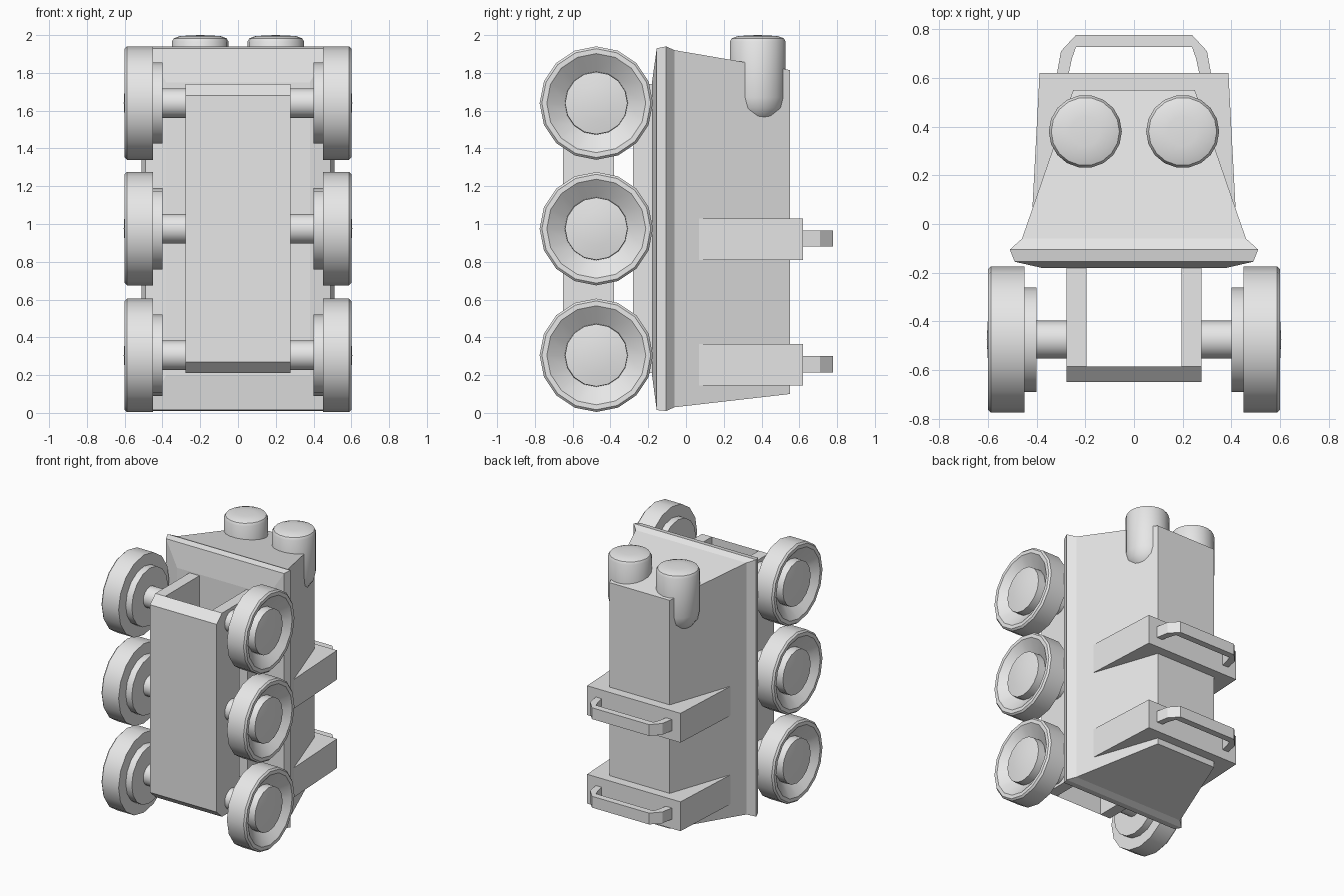
import bpy, bmesh, math
from mathutils import Vector

if "Cube" in bpy.data.objects:
    bpy.data.objects.remove(bpy.data.objects["Cube"])

grey = bpy.data.materials.new("plain grey")
grey.diffuse_color = (0.8, 0.8, 0.8, 1)
grey.use_nodes = True
grey.node_tree.nodes["Principled BSDF"].inputs["Base Color"].default_value = grey.diffuse_color


def finish(name, bm, smooth=False):
    bmesh.ops.recalc_face_normals(bm, faces=bm.faces)
    me = bpy.data.meshes.new(name)
    bm.to_mesh(me)
    bm.free()
    me.materials.append(grey)
    if smooth:
        for p in me.polygons:
            p.use_smooth = True
        me.set_sharp_from_angle(angle=math.radians(32))
    ob = bpy.data.objects.new(name, me)
    bpy.context.collection.objects.link(ob)
    return ob


def prism(name, faces, points, offset):
    """Flat faces over shared points, extruded by an offset."""
    bm = bmesh.new()
    vs = [bm.verts.new(p) for p in points]
    fs = [bm.faces.new([vs[i] for i in f]) for f in faces]
    ext = bmesh.ops.extrude_face_region(bm, geom=fs, use_keep_orig=True)
    moved = [v for v in ext["geom"] if isinstance(v, bmesh.types.BMVert)]
    bmesh.ops.translate(bm, verts=moved, vec=Vector(offset))
    return finish(name, bm)


def lathe(name, profile, place, n=16):
    """Revolve (along, radius) pairs; place maps (along, u, v) to world."""
    bm = bmesh.new()
    rings = []
    for a, r in profile:
        if r == 0:
            rings.append([bm.verts.new(place(a, 0, 0))] * n)
        else:
            rings.append([bm.verts.new(place(a, r * math.cos(2 * math.pi * i / n),
                                             r * math.sin(2 * math.pi * i / n)))
                          for i in range(n)])
    for r0, r1 in zip(rings, rings[1:]):
        for i in range(n):
            j = (i + 1) % n
            bm.faces.new(list(dict.fromkeys([r0[i], r0[j], r1[j], r1[i]])))
    return finish(name, bm, True)


# Main body: rectangular sections lofted from front to back (y, half width, z low, z high)
sections = [(-0.18, 0.38, 0.20, 1.75), (-0.155, 0.49, 0.015, 1.93),
            (-0.105, 0.51, 0.01, 1.94), (-0.06, 0.46, 0.03, 1.92),
            (0.07, 0.415, 0.045, 1.898), (0.55, 0.25, 0.10, 1.815)]
bm = bmesh.new()
loops = [[bm.verts.new(c) for c in ((-w, y, lo), (w, y, lo), (w, y, hi), (-w, y, hi))]
         for y, w, lo, hi in sections]
bm.faces.new(loops[0])
bm.faces.new(loops[-1])
for a, b in zip(loops, loops[1:]):
    for i in range(4):
        j = (i + 1) % 4
        bm.faces.new([a[i], a[j], b[j], b[i]])
finish("body", bm)

# Front plate of the wheel frame, with sloped ends
prism("frame_front", [(0, 1, 2, 3)],
      [(-0.277, -0.65, 0.27), (-0.277, -0.65, 1.68),
       (-0.277, -0.585, 1.74), (-0.277, -0.585, 0.21)], (0.554, 0, 0))

# Side rails of the frame, each with a long slot
for side, x in (("left", -0.277), ("right", 0.195)):
    outer = [(-0.585, 0.21), (-0.17, 0.21), (-0.17, 1.74), (-0.585, 1.74)]
    slot = [(-0.38, 0.38), (-0.28, 0.38), (-0.28, 1.57), (-0.38, 1.57)]
    prism("frame_rail_" + side,
          [(i, (i + 1) % 4, (i + 1) % 4 + 4, i + 4) for i in range(4)],
          [(x, y, z) for y, z in outer + slot], (0.082, 0, 0))

# Wheels with dished faces and domed hubs, and their axles
wheel = [(0.40, 0), (0.40, 0.215), (0.45, 0.215), (0.45, 0.30), (0.588, 0.30),
         (0.60, 0.288), (0.60, 0.262), (0.53, 0.167), (0.588, 0.165),
         (0.60, 0.09), (0.605, 0)]
axle = [(0.25, 0), (0.25, 0.078), (0.41, 0.078), (0.41, 0)]
for row, z in (("lower", 0.305), ("middle", 0.975), ("upper", 1.64)):
    for side, s in (("left", -1), ("right", 1)):
        def place(a, u, v, s=s, z=z):
            return (s * a, -0.475 + u, z + v)
        lathe(f"wheel_{row}_{side}", wheel, place)
        lathe(f"axle_{row}_{side}", axle, place)

# Two capsule-like posts set into the top of the body
post = [(1.52, 0), (1.533, 0.06), (1.57, 0.107), (1.615, 0.138), (1.67, 0.15),
        (1.965, 0.15), (1.983, 0.14), (1.994, 0.11), (1.998, 0.06), (2.0, 0)]
for side, x in (("left", -0.2), ("right", 0.2)):
    lathe("post_" + side, post, lambda a, u, v, x=x: (x + u, 0.38 + v, a), 18)

# Rear blocks and the grab handles on them
arc = [(-0.318, 0.61), (-0.30, 0.71), (-0.238, 0.777),
       (0.238, 0.777), (0.30, 0.71), (0.318, 0.61)]
inner = [(-0.27, 0.61), (-0.255, 0.68), (-0.238, 0.728),
         (0.238, 0.728), (0.255, 0.68), (0.27, 0.61)]
for level, z in (("lower", 0.145), ("upper", 0.81)):
    prism("rear_block_" + level, [(0, 1, 2, 3)],
          [(-0.417, 0.07, z), (0.417, 0.07, z), (0.388, 0.62, z), (-0.388, 0.62, z)],
          (0, 0, 0.22))
    prism("handle_" + level, [(i, i + 1, i + 7, i + 6) for i in range(5)],
          [(x, y, z + 0.07) for x, y in arc + inner], (0, 0, 0.085))
